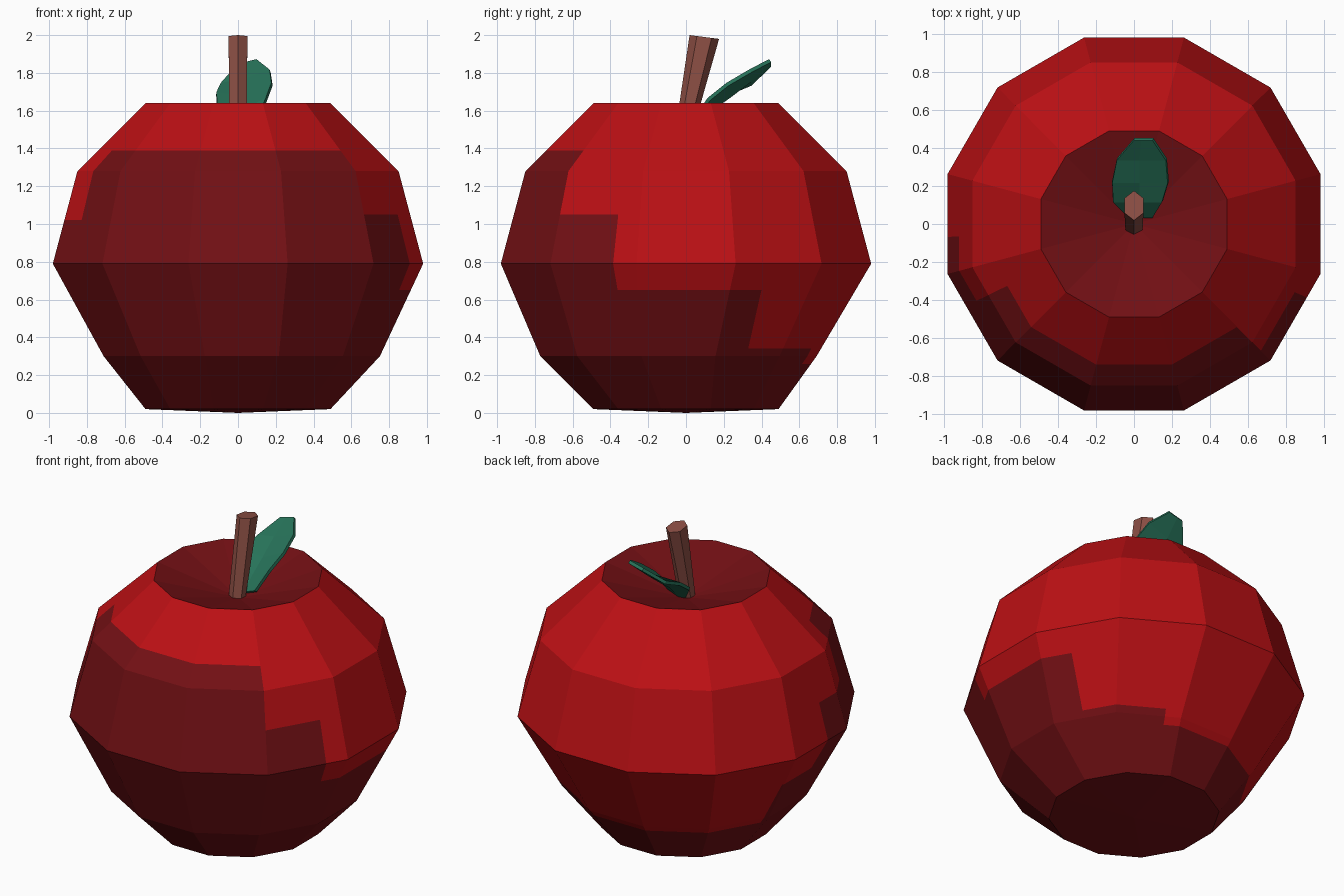
import bpy, bmesh, math
from mathutils import Vector

if "Cube" in bpy.data.objects:
    bpy.data.objects.remove(bpy.data.objects["Cube"])


def material(name, rgb):
    m = bpy.data.materials.new(name)
    m.diffuse_color = (*rgb, 1)
    m.use_nodes = True
    m.node_tree.nodes["Principled BSDF"].inputs["Base Color"].default_value = m.diffuse_color
    return m


BRIGHT = material("bright red", (0.50, 0.005, 0.007))
DARK = material("dark red", (0.17, 0.005, 0.007))
BROWN = material("stem brown", (0.27, 0.08, 0.06))
GREEN = material("leaf green", (0.02, 0.17, 0.10))


def finish(name, bm, mats):
    bmesh.ops.recalc_face_normals(bm, faces=bm.faces)
    me = bpy.data.meshes.new(name)
    bm.to_mesh(me)
    bm.free()
    for m in mats:
        me.materials.append(m)
    ob = bpy.data.objects.new(name, me)
    bpy.context.collection.objects.link(ob)
    return ob


def bridge(bm, rings):
    for a, b in zip(rings, rings[1:]):
        n = len(a)
        for i in range(n):
            bm.faces.new((a[i], a[(i + 1) % n], b[(i + 1) % n], b[i]))


def fan(bm, ring, tip):
    v = bm.verts.new(tip)
    for i in range(len(ring)):
        bm.faces.new((ring[i], ring[(i + 1) % len(ring)], v))


# Fruit body: twelve-sided rings (radius, z, x shift, y shift), dimpled top
bm = bmesh.new()
rings = []
for r, z, ox, oy in [(0.507, 0.02, 0, 0), (0.757, 0.30, 0.02, -0.04),
                     (1.015, 0.79, 0, 0), (0.88, 1.28, 0, 0), (0.507, 1.64, 0, 0)]:
    rings.append([bm.verts.new((ox + r * math.cos(math.radians(15 + 30 * i)),
                                oy + r * math.sin(math.radians(15 + 30 * i)), z))
                  for i in range(12)])
bridge(bm, rings)
fan(bm, rings[0], (0, 0, 0))
fan(bm, rings[-1], (0, 0, 1.49))

# Stepped colour border: from each azimuth on, bright red lies above this height
STEPS = [(-154, 1.39), (-45, 1.05), (-23, 0.65), (26, 0.34),
         (65, 0.26), (165, 0.58), (184, 1.02), (206, 1.39)]


def cut(co, no):
    bmesh.ops.bisect_plane(bm, geom=bm.verts[:] + bm.edges[:] + bm.faces[:],
                           dist=1e-5, plane_co=co, plane_no=no)


for az, _ in STEPS[:-1]:
    a = math.radians(az)
    cut((0, 0, 0), (-math.sin(a), math.cos(a), 0))
for z in sorted({s[1] for s in STEPS}):
    cut((0, 0, z), (0, 0, 1))
bm.normal_update()
for f in bm.faces:
    c = f.calc_center_median()
    az = math.degrees(math.atan2(c.y, c.x))
    if az < -154:
        az += 360
    limit = [h for a, h in STEPS if az >= a][-1]
    dimple = math.hypot(c.x, c.y) < 0.495 and c.z > 1.3
    f.material_index = 1 if dimple or c.z < limit else 0
finish("fruit_body", bm, [BRIGHT, DARK])

# Stem: leaning six-sided rod
bm = bmesh.new()
rings = []
for cy, z, rx, ry, slope in [(-0.015, 1.47, 0.045, 0.045, 0), (0.097, 1.99, 0.05, 0.078, -0.13)]:
    ring = []
    for i in range(6):
        a = math.radians(30 + 60 * i)
        y = ry * math.sin(a)
        ring.append(bm.verts.new((rx * math.cos(a) / 0.866, cy + y, z + slope * y)))
    rings.append(ring)
bridge(bm, rings)
bm.faces.new(rings[0])
bm.faces.new(rings[1])
finish("stem", bm, [BROWN])

# Leaf: rows of left edge, midrib and right edge, thickened
bm = bmesh.new()
rows = [(0.04, -0.03, 1.52, 0.02, 1.51, 0.10, 1.54),
        (0.12, -0.11, 1.62, 0.03, 1.60, 0.15, 1.66),
        (0.22, -0.115, 1.69, 0.03, 1.67, 0.18, 1.74),
        (0.34, -0.09, 1.74, 0.03, 1.76, 0.17, 1.81),
        (0.445, 0.0, 1.84, 0.04, 1.85, 0.10, 1.865)]
grid = [[bm.verts.new((r[k], r[0], r[k + 1])) for k in (1, 3, 5)] for r in rows]
for a, b in zip(grid, grid[1:]):
    for k in range(2):
        bm.faces.new((a[k], a[k + 1], b[k + 1], b[k]))
leaf = finish("leaf", bm, [GREEN])
mod = leaf.modifiers.new("thickness", 'SOLIDIFY')
mod.thickness = 0.02
mod.offset = 0
